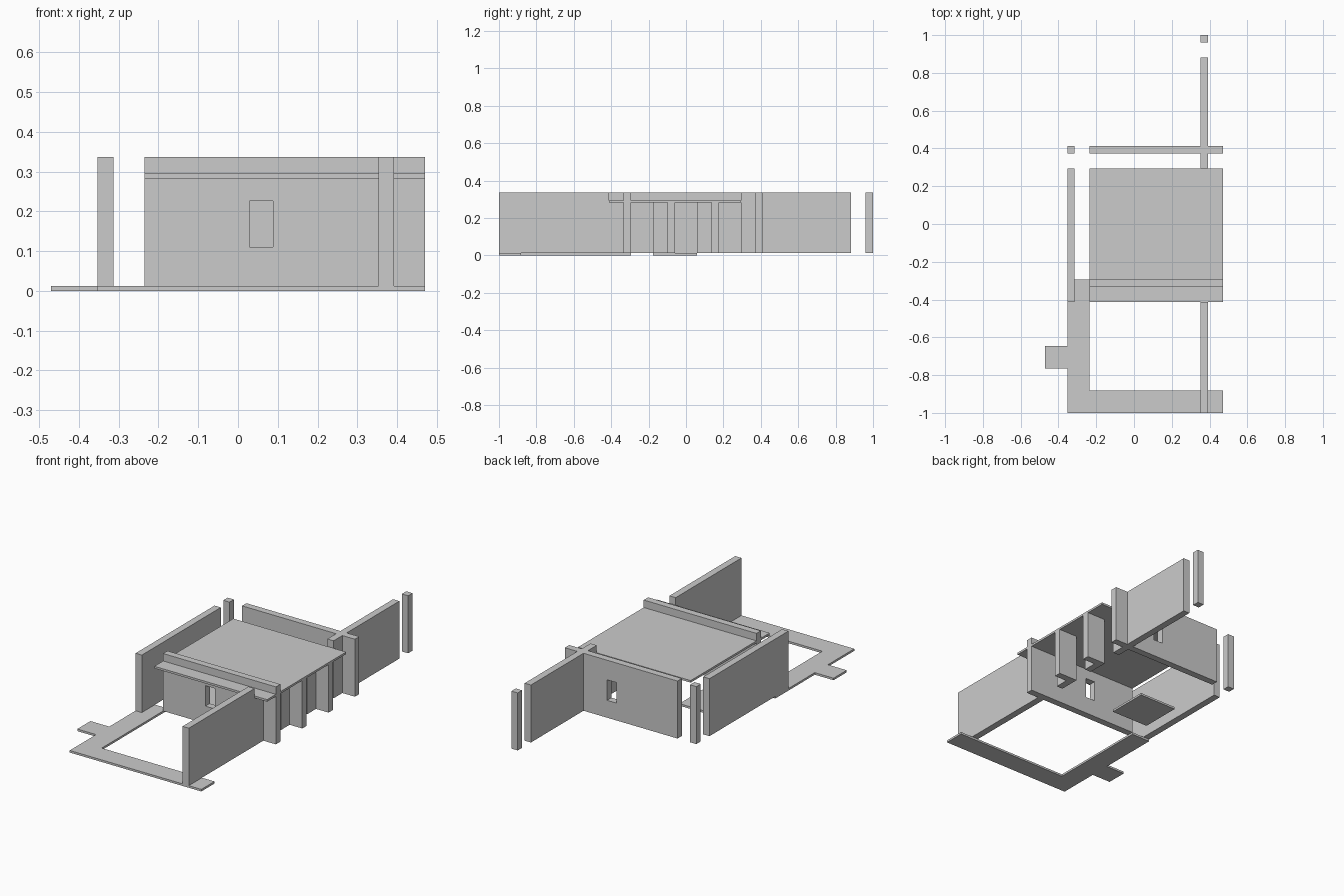
import bpy, bmesh

if "Cube" in bpy.data.objects:
    bpy.data.objects.remove(bpy.data.objects["Cube"])

M = 2 / 17          # plan module
T = M / 3           # wall thickness
F = 0.0118          # floor and ceiling thickness
TOP = 0.337         # wall height
CEIL = 0.283        # underside of ceiling


def X(i):
    return (i - 4) * M


def Y(k):
    return -1 + k * M


def extrude(name, outline, z0, z1):
    """Prism from a plan outline (counter-clockwise)."""
    bm = bmesh.new()
    base = bm.faces.new([bm.verts.new((x, y, z0)) for x, y in outline])
    ext = bmesh.ops.extrude_face_region(bm, geom=[base], use_keep_orig=True)
    top = [v for v in ext["geom"] if isinstance(v, bmesh.types.BMVert)]
    bmesh.ops.translate(bm, verts=top, vec=(0, 0, z1 - z0))
    bmesh.ops.recalc_face_normals(bm, faces=bm.faces)
    me = bpy.data.meshes.new(name)
    bm.to_mesh(me)
    bm.free()
    ob = bpy.data.objects.new(name, me)
    bpy.context.collection.objects.link(ob)
    return ob


def box(name, x0, x1, y0, y1, z0=F, z1=TOP):
    return extrude(name, [(x0, y0), (x1, y0), (x1, y1), (x0, y1)], z0, z1)


def window(wall, i, k):
    """Cut a window in the middle of plan cell i of a wall ending at row k."""
    c = X(i + 0.5)
    cut = box(wall.name + "_window_cutter", c - M / 4, c + M / 4,
              Y(k) - 2 * T, Y(k) + T, 0.11, 0.226)
    cut.hide_render = True
    cut.hide_viewport = True
    mod = wall.modifiers.new("window", 'BOOLEAN')
    mod.operation = 'DIFFERENCE'
    mod.solver = 'EXACT'
    mod.object = cut


# Floor walkway with a side stub, and a separate floor tile
extrude("floor_walkway", [
    (X(1), Y(0)), (X(8), Y(0)), (X(8), Y(1)), (X(2), Y(1)), (X(2), Y(6)),
    (X(1), Y(6)), (X(1), Y(3)), (X(0), Y(3)), (X(0), Y(2)), (X(1), Y(2))], 0, F)
box("floor_tile", X(2), X(4), Y(7), Y(9), 0, F)

# Ceiling slab
box("ceiling", X(2), X(8), Y(5), Y(11), CEIL, CEIL + F)

# Left wall and corner posts
box("left_wall", X(1), X(1) + T, Y(5), Y(11))
box("left_post", X(1), X(1) + T, Y(12) - T, Y(12))
box("back_post", X(7), X(7) + T, Y(17) - T, Y(17))

# Front cross wall and the right wall running forward from it
window(box("front_wall", X(2), X(8), Y(6) - T, Y(6)), 4, 6)
box("right_front_wall", X(7), X(7) + T, Y(0), Y(5))
box("right_front_link", X(7), X(7) + T, Y(5), Y(6) - T, F, CEIL)

# L-shaped piers under the ceiling's right edge
for k in (7, 9):
    extrude("right_pier", [
        (X(7), Y(k)), (X(7) + T, Y(k)), (X(7) + T, Y(k + 1) - T),
        (X(8), Y(k + 1) - T), (X(8), Y(k + 1)), (X(7), Y(k + 1))], F, CEIL)

# Back walls: one cross-shaped plan
a, b, lo, hi = X(7), X(7) + T, Y(12) - T, Y(12)
back = extrude("back_cross_wall", [
    (X(2), lo), (a, lo), (a, Y(11)), (b, Y(11)), (b, lo), (X(8), lo),
    (X(8), hi), (b, hi), (b, Y(16)), (a, Y(16)), (a, hi), (X(2), hi)], F, TOP)
window(back, 5, 12)
